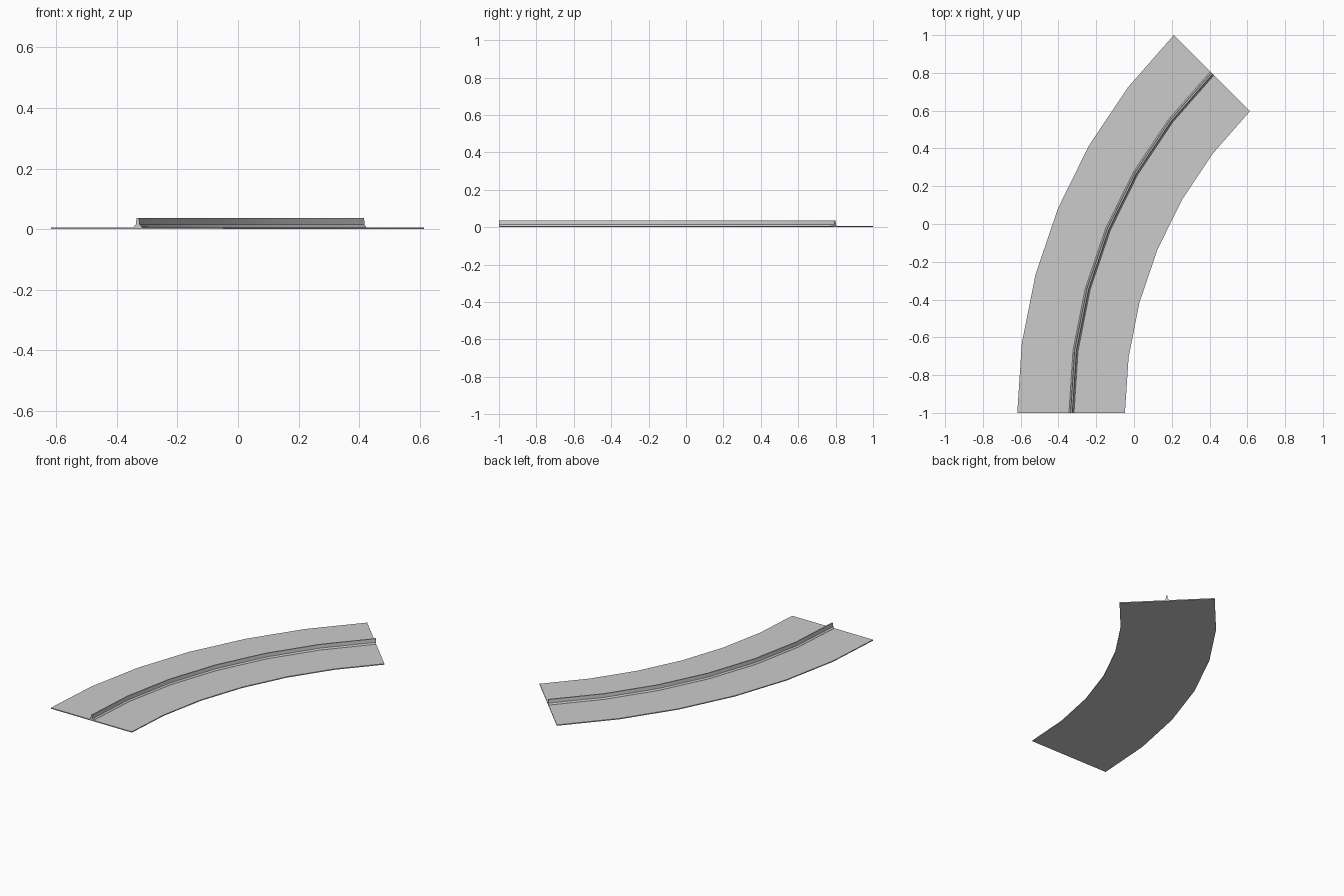
import bpy, bmesh
from math import cos, sin, radians

if "Cube" in bpy.data.objects:
    bpy.data.objects.remove(bpy.data.objects["Cube"])

CX, CY = 2.21, -1.0          # centre of the bend
SEGMENTS, SWEEP = 6, 45


def sweep_profile(name, profile):
    """Sweep a closed (radius, height) profile round the bend and cap its ends."""
    bm = bmesh.new()
    rings = []
    for i in range(SEGMENTS + 1):
        a = radians(SWEEP * i / SEGMENTS)
        rings.append([bm.verts.new((CX - r * cos(a), CY + r * sin(a), z))
                      for r, z in profile])
    n = len(profile)
    for a, b in zip(rings, rings[1:]):
        for j in range(n):
            k = (j + 1) % n
            bm.faces.new((a[j], a[k], b[k], b[j]))
    bm.faces.new(rings[0])
    bm.faces.new(rings[-1][::-1])
    bmesh.ops.recalc_face_normals(bm, faces=bm.faces)
    mesh = bpy.data.meshes.new(name)
    bm.to_mesh(mesh)
    bm.free()
    obj = bpy.data.objects.new(name, mesh)
    bpy.context.collection.objects.link(obj)
    bpy.ops.object.select_all(action='DESELECT')
    obj.select_set(True)
    bpy.context.view_layer.objects.active = obj
    bpy.ops.object.shade_smooth_by_angle(angle=radians(20))
    return obj


# Thin curved road slab
ROAD_TOP = 0.006
sweep_profile("road_surface", [(2.828, 0), (2.828, ROAD_TOP),
                               (2.258, ROAD_TOP), (2.258, 0)])

# Median barrier: wide foot, sloped shoulder, narrow wall
half = [(0.0135, ROAD_TOP), (0.0125, 0.009), (0.0065, 0.015), (0.004, 0.037)]
mid = 2.541
sweep_profile("median_barrier", [(mid + w, z) for w, z in half] +
              [(mid - w, z) for w, z in reversed(half)])
